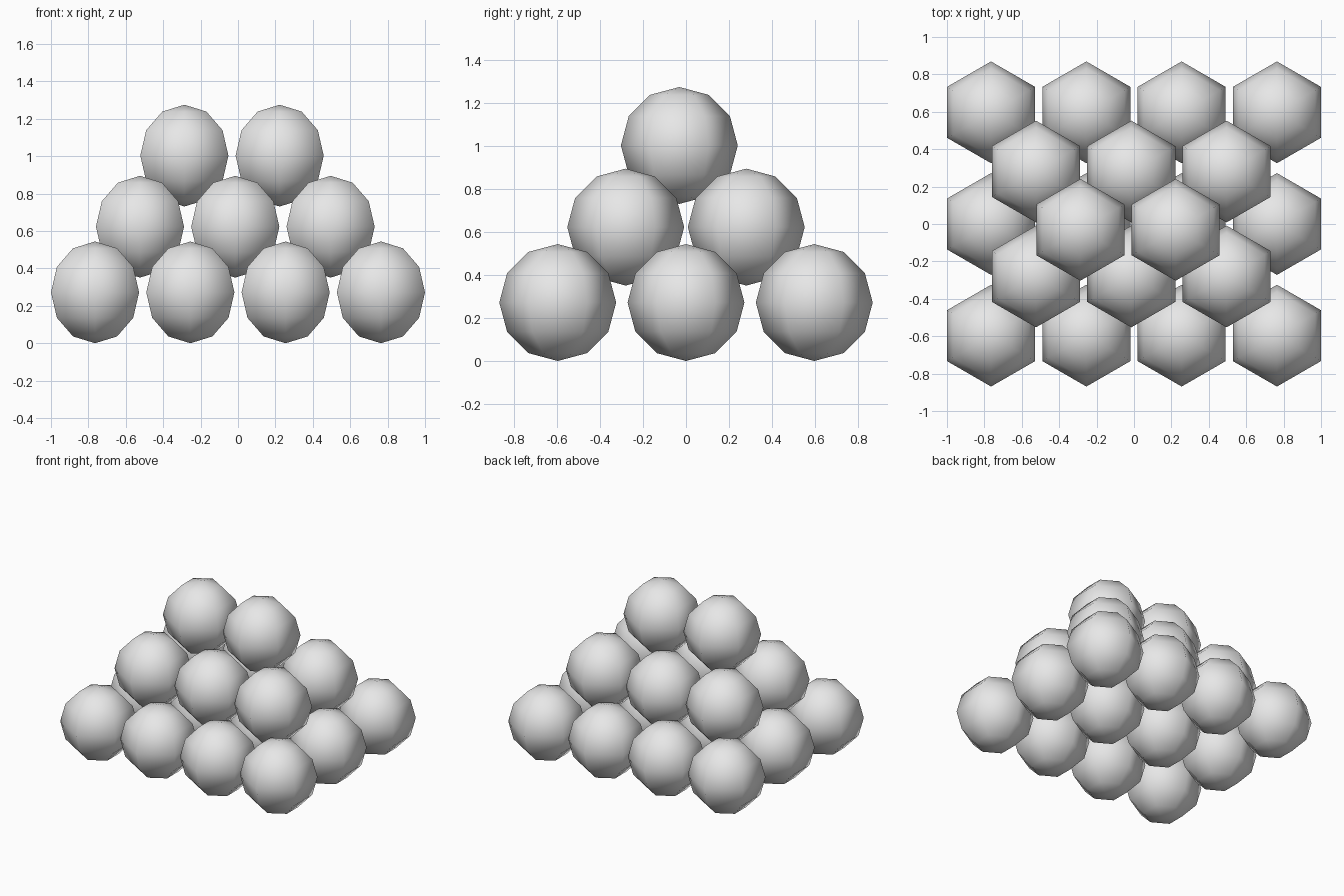
import bpy, bmesh

cube = bpy.data.objects.get("Cube")
if cube:
    bpy.data.objects.remove(cube, do_unlink=True)

RADIUS = 0.272

# Plain grey for every ball
grey = bpy.data.materials.new("plain grey")
grey.use_nodes = True
grey.diffuse_color = (0.8, 0.8, 0.8, 1)
grey.node_tree.nodes["Principled BSDF"].inputs["Base Color"].default_value = (0.8, 0.8, 0.8, 1)

# One shared low-poly ball, with corners towards the front and back
ball_mesh = bpy.data.meshes.new("ball")
bm = bmesh.new()
bmesh.ops.create_uvsphere(bm, u_segments=6, v_segments=6, radius=RADIUS)
for face in bm.faces:
    face.smooth = True
bm.to_mesh(ball_mesh)
bm.free()
ball_mesh.materials.append(grey)


def add_layer(name, columns, rows, centre, step_x, step_y):
    """Lay out a rectangular grid of balls around a centre point."""
    cx, cy, cz = centre
    for row in range(rows):
        for col in range(columns):
            ball = bpy.data.objects.new(f"{name}_ball_{row + 1}_{col + 1}", ball_mesh)
            ball.location = (cx + (col - (columns - 1) / 2) * step_x,
                             cy + (row - (rows - 1) / 2) * step_y, cz)
            bpy.context.collection.objects.link(ball)


# Three stacked layers, each one ball narrower and shallower
add_layer("bottom", 4, 3, (0, 0, RADIUS), 0.5095, 0.597)
add_layer("middle", 3, 2, (-0.0145, 0, 0.623), 0.5095, 0.561)
add_layer("top", 2, 1, (-0.032, -0.031, 1.003), 0.5095, 0.597)
